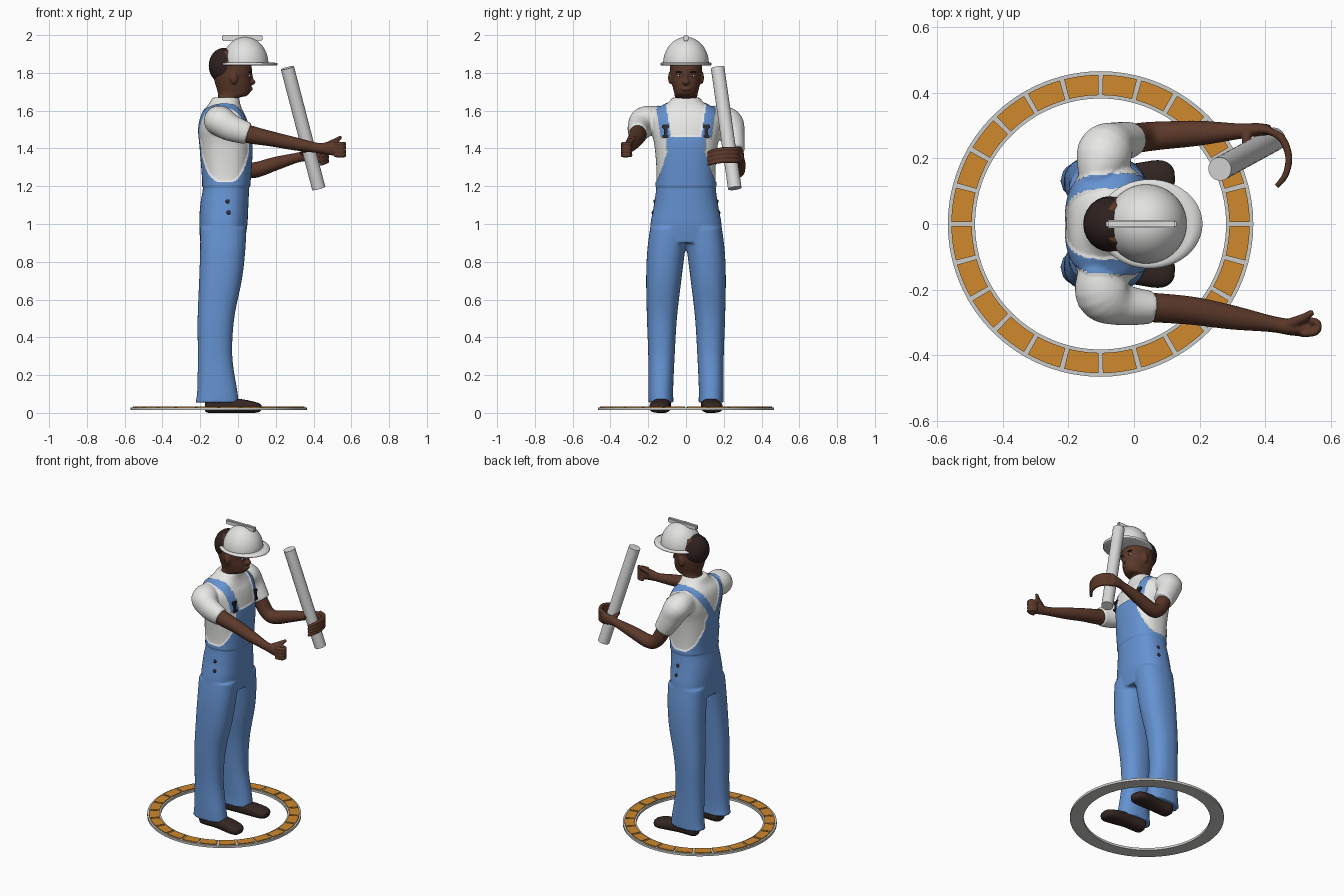
import bpy, bmesh, math
from mathutils import Vector
from mathutils.bvhtree import BVHTree

if "Cube" in bpy.data.objects:
    bpy.data.objects.remove(bpy.data.objects["Cube"])


def material(name, rgb):
    m = bpy.data.materials.new(name)
    m.use_nodes = True
    m.diffuse_color = (*rgb, 1)
    m.node_tree.nodes["Principled BSDF"].inputs["Base Color"].default_value = (*rgb, 1)
    return m


SKIN = material("brown skin", (0.105, 0.04, 0.023))
HAIR = material("dark hair", (0.028, 0.015, 0.014))
DENIM = material("blue denim", (0.13, 0.29, 0.64))
SHIRT = material("white cotton", (0.8, 0.8, 0.78))
HELMET = material("helmet white", (0.76, 0.76, 0.75))
PAPER = material("paper white", (0.7, 0.7, 0.7))
LEATHER = material("dark leather", (0.035, 0.02, 0.017))
ORANGE = material("orange tile", (0.62, 0.25, 0.027))
GREY = material("light grey", (0.6, 0.6, 0.58))
METAL = material("dark metal", (0.03, 0.028, 0.035))


def finish(bm, name, mat, smooth=True):
    bmesh.ops.recalc_face_normals(bm, faces=bm.faces)
    me = bpy.data.meshes.new(name)
    bm.to_mesh(me)
    bm.free()
    me.materials.append(mat)
    for p in me.polygons:
        p.use_smooth = smooth
    ob = bpy.data.objects.new(name, me)
    bpy.context.collection.objects.link(ob)
    return ob


def smooth_rows(rows, k):
    """Catmull-Rom interpolation of rows of numbers."""
    out = []
    for i in range(len(rows) - 1):
        quad = (rows[max(i - 1, 0)], rows[i], rows[i + 1], rows[min(i + 2, len(rows) - 1)])
        for j in range(k):
            t = j / k
            out.append([0.5 * (2 * b + (c - a) * t + (2 * a - 5 * b + 4 * c - d) * t * t
                               + (3 * b - a - 3 * c + d) * t ** 3) for a, b, c, d in zip(*quad)])
    return out + [list(rows[-1])]


def sweep(name, rows, mat, level=False, n=2, sides=24, k=5, ref=(0, 0, 1)):
    """Skin of rounded sections; a row is x, y, z, half width, half height."""
    rows = smooth_rows(rows, k)
    bm, rings = bmesh.new(), []
    for i, (x, y, z, a, b) in enumerate(rows):
        u, v = Vector((1, 0, 0)), Vector((0, 1, 0))
        if not level:
            t = Vector(rows[min(i + 1, len(rows) - 1)][:3]) - Vector(rows[max(i - 1, 0)][:3])
            u = t.cross(Vector(ref)).normalized()
            v = u.cross(t).normalized()
        ring = []
        for s in range(sides):
            c, d = math.cos(math.tau * s / sides), math.sin(math.tau * s / sides)
            p = math.copysign(abs(c) ** (2 / n), c) * a
            q = math.copysign(abs(d) ** (2 / n), d) * b
            ring.append(bm.verts.new(Vector((x, y, z)) + u * p + v * q))
        rings.append(ring)
    for r, s in zip(rings, rings[1:]):
        for i in range(sides):
            j = (i + 1) % sides
            bm.faces.new((r[i], r[j], s[j], s[i]))
    bm.faces.new(rings[0])
    bm.faces.new(rings[-1])
    return finish(bm, name, mat)


def ball(name, centre, size, mat):
    bm = bmesh.new()
    bmesh.ops.create_uvsphere(bm, u_segments=24, v_segments=16, radius=1)
    bmesh.ops.scale(bm, vec=size, verts=bm.verts)
    bmesh.ops.translate(bm, vec=centre, verts=bm.verts)
    return finish(bm, name, mat)


def box(name, centre, size, mat, bevel=0.0):
    bm = bmesh.new()
    bmesh.ops.create_cube(bm, size=1)
    bmesh.ops.scale(bm, vec=size, verts=bm.verts)
    bmesh.ops.translate(bm, vec=centre, verts=bm.verts)
    if bevel:
        bmesh.ops.bevel(bm, geom=bm.edges, offset=bevel, segments=2, affect='EDGES')
    return finish(bm, name, mat, False)


def fuse(name, parts, voxel, rounds):
    """Join parts into one continuous skin."""
    bpy.ops.object.select_all(action='DESELECT')
    for p in parts:
        p.select_set(True)
    ob = bpy.context.view_layer.objects.active = parts[0]
    bpy.ops.object.join()
    ob.name = name
    rm = ob.modifiers.new("skin", 'REMESH')
    rm.mode, rm.voxel_size = 'VOXEL', voxel
    sm = ob.modifiers.new("soften", 'SMOOTH')
    sm.factor, sm.iterations = 0.5, rounds
    bpy.ops.object.convert(target='MESH')
    for p in ob.data.polygons:
        p.use_smooth = True
        p.material_index = 0
    return ob


def span(z, x0, x1, y0, y1):
    return ((x0 + x1) / 2, (y0 + y1) / 2, z, (x1 - x0) / 2, (y1 - y0) / 2)


# Clothes: torso, trouser legs and sleeves fused together
torso = [(.90, -.20, .035, .19), (1.0, -.205, .05, .188), (1.1, -.2, .055, .17),
         (1.2, -.185, .06, .157), (1.3, -.19, .068, .157), (1.42, -.2, .073, .168),
         (1.5, -.207, .062, .185), (1.56, -.2, .045, .19), (1.6, -.185, .025, .165),
         (1.635, -.155, .012, .105), (1.67, -.135, .006, .07)]
leg = [(.055, -.225, .005, .065, .2), (.12, -.216, -.004, .068, .2), (.3, -.213, -.03, .06, .2),
       (.5, -.214, -.02, .048, .207), (.7, -.206, .02, .025, .211), (.85, -.201, .038, .006, .206),
       (.98, -.2, .045, -.01, .19)]
parts = [sweep("torso", [span(z, a, b, -h, h) for z, a, b, h in torso], DENIM, True, 2.4, 48)]
for s in (-1, 1):
    parts.append(sweep("leg", [span(z, a, b, s * c, s * d) for z, a, b, c, d in leg], DENIM, True, 2.3, 32))
parts.append(sweep("sleeve", [(-.11, -.13, 1.55, .06, .07), (-.095, -.21, 1.545, .085, .08),
                              (-.04, -.245, 1.51, .065, .072), (.055, -.255, 1.478, .05, .058)], SHIRT))
parts.append(sweep("sleeve", [(-.11, .13, 1.55, .06, .07), (-.09, .215, 1.54, .085, .08),
                              (-.06, .245, 1.47, .065, .072), (-.012, .257, 1.385, .055, .06)], SHIRT))
clothes = fuse("overalls_and_shirt", parts, 0.007, 6)
clothes.data.materials.clear()
clothes.data.materials.append(DENIM)
clothes.data.materials.append(SHIRT)


def is_denim(c):
    x, y, z = c.x, abs(c.y), c.z
    if z < 1.22:
        return True
    front = x > -0.08
    if z < 1.46:
        opening = 0.122 * min(1, (z - 1.22) / 0.16) ** 0.3
        if y > 0.17 or (abs(x + 0.068) < opening and y > 0.07):
            return False
        return y < 0.13 + 0.5 * max(0, 1.3 - z) if front else y < 0.05 + 0.5 * (1.46 - z)
    strap = 0.105 + 0.15 * (z - 1.46) if front else 0.03 + 0.6 * (z - 1.46)
    return abs(y - strap) < 0.026 and z < 1.645


raised = set()
for p in clothes.data.polygons:
    if is_denim(p.center):
        raised.update(p.vertices)
    else:
        p.material_index = 1
normals = {i: clothes.data.vertices[i].normal.copy() for i in raised}
for i, nrm in normals.items():
    if clothes.data.vertices[i].co.z > 1.2:
        clothes.data.vertices[i].co += nrm * 0.005

# Buckles and side buttons placed on the cloth
bm = bmesh.new()
bm.from_mesh(clothes.data)
cloth = BVHTree.FromBMesh(bm)
bm.free()
for s in (-1, 1):
    for z, w, h in ((1.515, .04, .022), (1.49, .018, .05), (1.463, .036, .018)):
        hit = cloth.ray_cast(Vector((1, s * .107, z)), Vector((-1, 0, 0)), 1.1)[0]
        if hit:
            box("strap_buckle", hit, (.018, w, h), METAL, .004)
    for x, z in ((-.055, 1.12), (-.05, 1.06)):
        hit = cloth.ray_cast(Vector((x, s, z)), Vector((0, -s, 0)))[0]
        if hit:
            ball("side_button", hit, (.011, .006, .011), METAL)

# Head
head = [(1.57, -.125, .0, .068), (1.66, -.108, .0, .06), (1.678, -.106, .045, .06),
        (1.70, -.108, .066, .064), (1.74, -.12, .07, .074), (1.78, -.13, .068, .081),
        (1.81, -.135, .074, .083), (1.86, -.135, .068, .083), (1.92, -.1, .05, .06)]
parts = [sweep("head", [span(z, a, b, -h, h) for z, a, b, h in head], SKIN, True, 2.2, 40),
         ball("nose", (.074, 0, 1.752), (.019, .019, .016), SKIN),
         ball("nose_bridge", (.066, 0, 1.775), (.014, .01, .03), SKIN),
         ball("lips", (.067, 0, 1.716), (.012, .026, .011), SKIN)]
for s in (-1, 1):
    parts.append(ball("ear", (-.022, s * .083, 1.775), (.02, .012, .034), SKIN))
fuse("head", parts, 0.005, 3)
ball("hair", (-.073, 0, 1.838), (.082, .085, .095), HAIR)
for s in (-1, 1):
    ball("eye", (.058, s * .033, 1.785), (.009, .013, .007), SHIRT)
    ball("pupil", (.063, s * .033, 1.785), (.006, .006, .006), HAIR)
    ball("eyebrow", (.064, s * .035, 1.805), (.01, .019, .004), HAIR)

# Hard hat
dome = [(.038, 0, 1.848 + .142 * math.sin(t), .123 * math.cos(t), .121 * math.cos(t))
        for t in (math.radians(a) for a in range(0, 90, 8))]
sweep("helmet_dome", dome, HELMET, True, 2, 48, 2)
brim = [(.048, 0, 1.84, .157, .132), (.048, 0, 1.842, .161, .136),
        (.048, 0, 1.852, .161, .136), (.044, 0, 1.856, .135, .125)]
sweep("helmet_brim", brim, HELMET, True, 2, 48, 1)
box("helmet_ridge", (.022, 0, 1.985), (.214, .024, .03), HELMET, .005)

# Arm stretched forward with a raised thumb
parts = [sweep("arm", [(-.03, -.25, 1.505, .046, .05), (.06, -.255, 1.475, .045, .048),
                       (.18, -.265, 1.45, .043, .04), (.3, -.285, 1.425, .037, .035),
                       (.42, -.305, 1.403, .025, .027), (.48, -.315, 1.4, .025, .034),
                       (.535, -.32, 1.395, .024, .038)], SKIN),
         sweep("thumb", [(.47, -.305, 1.415, .016, .018), (.515, -.288, 1.44, .014, .014),
                         (.545, -.268, 1.46, .009, .009)], SKIN)]
for i in range(4):
    z = 1.424 - .02 * i
    parts.append(sweep("finger", [(.51, -.335, z, .011, .011), (.555, -.328, z, .012, .012),
                                  (.558, -.3, z, .011, .011), (.52, -.293, z, .01, .01)], SKIN))
fuse("thumbs_up_arm", parts, 0.005, 2)

# Bent arm holding the roll
parts = [sweep("arm", [(-.06, .245, 1.47, .044, .044), (-.01, .258, 1.37, .045, .045),
                       (.03, .265, 1.305, .045, .042), (.085, .27, 1.285, .043, .042),
                       (.2, .277, 1.32, .038, .036), (.32, .283, 1.353, .024, .026),
                       (.375, .288, 1.362, .02, .034), (.415, .287, 1.365, .016, .036)], SKIN),
         sweep("thumb", [(.345, .275, 1.375, .014, .014), (.343, .23, 1.385, .012, .012),
                         (.365, .19, 1.39, .009, .009)], SKIN)]
for i in range(4):
    z = 1.397 - .021 * i
    parts.append(sweep("finger", [(.4, .289, z, .011, .011), (.45, .262, z, .012, .012),
                                  (.472, .205, z, .011, .011), (.462, .15, z - .008, .01, .01),
                                  (.435, .115, z - .02, .008, .008)], SKIN))
fuse("holding_arm", parts, 0.005, 2)

# Paper roll
bpy.ops.mesh.primitive_cylinder_add(vertices=32, radius=.036, depth=.665)
roll = bpy.context.object
low, high = Vector((.427, .258, 1.19)), Vector((.262, .168, 1.825))
roll.name = "paper_roll"
roll.location = (low + high) / 2
roll.rotation_euler = (high - low).to_track_quat('Z', 'Y').to_euler()
roll.data.materials.append(PAPER)
bpy.ops.object.shade_smooth_by_angle()

# Shoes
for s in (-1, 1):
    sweep("shoe", [(-.172, s * .125, .04, .03, .03), (-.155, s * .126, .04, .046, .04),
                   (-.06, s * .128, .04, .045, .04), (.02, s * .135, .036, .052, .036),
                   (.08, s * .142, .03, .053, .03), (.11, s * .145, .026, .04, .024),
                   (.122, s * .146, .024, .02, .014)], LEATHER, n=2.6, sides=32)


# Ring platform: a grey band with orange tiles
def arc_blocks(name, mat, blocks, steps, r0, r1, z0, z1, gap):
    bm = bmesh.new()
    for b in range(blocks):
        start, width = math.tau * b / blocks + gap / 2, math.tau / blocks - gap
        rings = []
        for i in range(steps + 1):
            a = start + width * i / steps
            rings.append([bm.verts.new((r * math.cos(a) - .102, r * math.sin(a), z))
                          for r, z in ((r0, z0), (r1, z0), (r1, z1), (r0, z1))])
        for p, q in zip(rings, rings[1:]):
            for i in range(4):
                j = (i + 1) % 4
                bm.faces.new((p[i], p[j], q[j], q[i]))
        if gap:
            bm.faces.new(rings[0])
            bm.faces.new(rings[-1])
    bmesh.ops.remove_doubles(bm, verts=bm.verts, dist=1e-5)
    return finish(bm, name, mat, False)


arc_blocks("platform_ring", GREY, 1, 72, .383, .466, .014, .029, 0)
arc_blocks("platform_tiles", ORANGE, 24, 4, .393, .455, .027, .034, .03)
